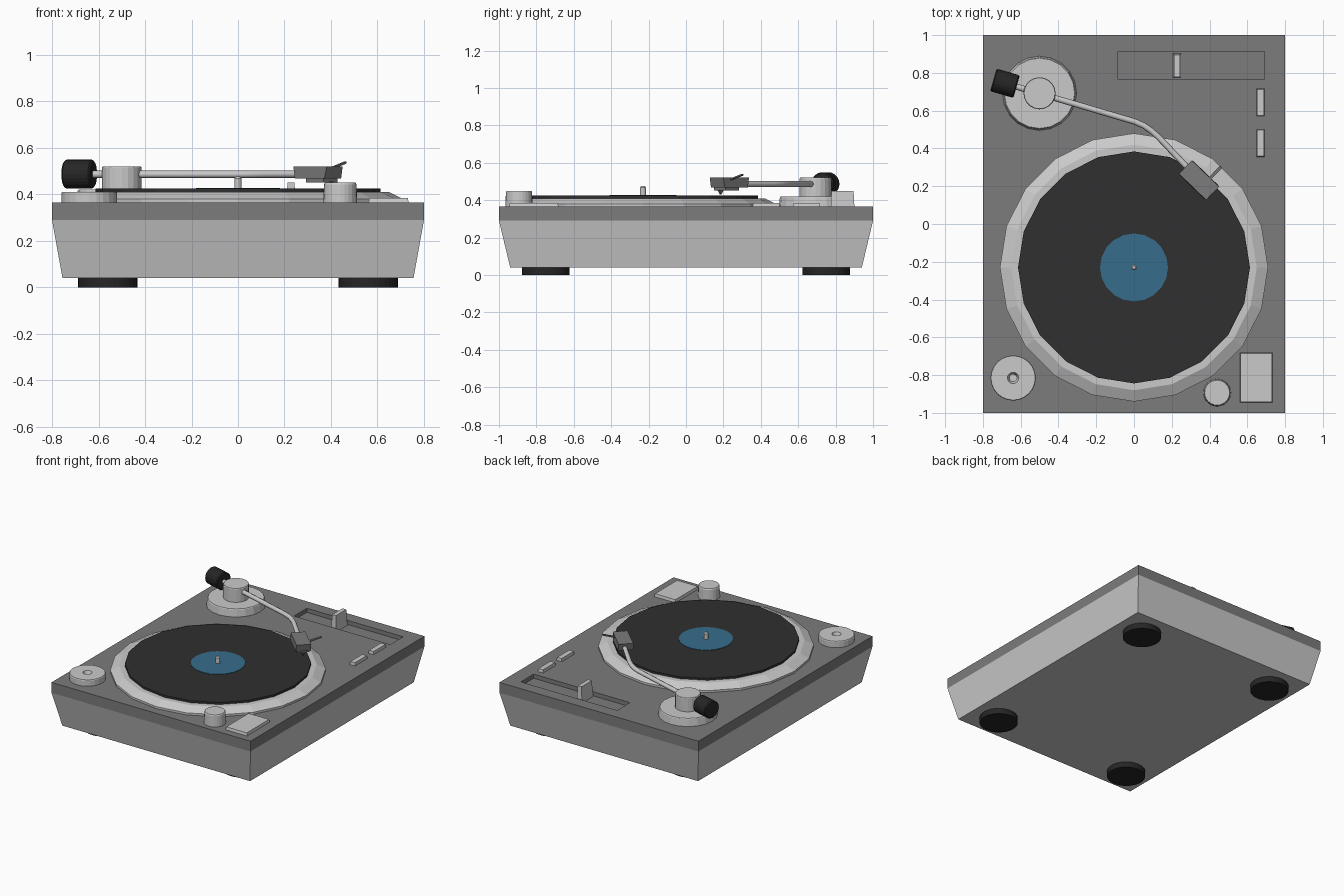
import bpy, bmesh, math
from mathutils import Matrix, Vector

if "Cube" in bpy.data.objects:
    bpy.data.objects.remove(bpy.data.objects["Cube"])


def mat(name, r, g, b):
    m = bpy.data.materials.new(name)
    m.diffuse_color = (r, g, b, 1)
    m.use_nodes = True
    m.node_tree.nodes["Principled BSDF"].inputs["Base Color"].default_value = m.diffuse_color
    return m


LIGHT = mat("light_grey", 0.59, 0.59, 0.59)
DARK = mat("dark_grey", 0.2, 0.2, 0.2)
VINYL = mat("record_black", 0.029, 0.029, 0.029)
RUBBER = mat("rubber_black", 0.019, 0.019, 0.019)
BLUE = mat("label_blue", 0.037, 0.155, 0.26)


def finish(name, bm, material, matrix=None):
    bmesh.ops.recalc_face_normals(bm, faces=bm.faces)
    me = bpy.data.meshes.new(name)
    bm.to_mesh(me)
    bm.free()
    ob = bpy.data.objects.new(name, me)
    bpy.context.collection.objects.link(ob)
    me.materials.append(material)
    if matrix:
        ob.matrix_world = matrix
    return ob


def lathe(name, x, y, profile, material, n=20, matrix=None):
    """Revolve (radius, z) points around z; radius 0 makes a pole."""
    bm = bmesh.new()
    rings = []
    for r, z in profile:
        if r == 0:
            rings.append([bm.verts.new((0, 0, z))] * n)
        else:
            rings.append([bm.verts.new((r * math.cos(2 * math.pi * i / n),
                                        r * math.sin(2 * math.pi * i / n), z)) for i in range(n)])
    for a, b in zip(rings, rings[1:]):
        for i in range(n):
            j = (i + 1) % n
            bm.faces.new(list(dict.fromkeys((a[i], a[j], b[j], b[i]))))
    for ring in (rings[0], rings[-1]):
        if len(set(ring)) > 1:
            bm.faces.new(ring)
    return finish(name, bm, material, matrix or Matrix.Translation((x, y, 0)))


def block(name, x, y, z, material, inset_top=(0, 0), inset_low=(0, 0), matrix=None):
    """Box from (min, max) ranges, with optional taper at the top or bottom."""
    bm = bmesh.new()
    bmesh.ops.create_cube(bm, size=1)
    for v in bm.verts:
        up = v.co.z > 0
        ins = inset_top if up else inset_low
        sx, sy = math.copysign(1, v.co.x), math.copysign(1, v.co.y)
        v.co = Vector(((x[0] + x[1]) / 2 + sx * ((x[1] - x[0]) / 2 - ins[0]),
                       (y[0] + y[1]) / 2 + sy * ((y[1] - y[0]) / 2 - ins[1]),
                       z[1] if up else z[0]))
    return finish(name, bm, material, matrix)


TOP = 0.365

# Plinth: tapered lower body and dark top plate with a sunken slider slot
block("lower_body", (-0.8, 0.8), (-1, 1), (0.04, 0.29), LIGHT, inset_low=(0.045, 0.06))
plate = block("top_plate", (-0.8, 0.8), (-1, 1), (0.29, TOP), DARK)
cutter = block("slot_cutter", (-0.085, 0.69), (0.765, 0.912), (0.335, 0.45), DARK)
cutter.hide_render = True
cutter.hide_viewport = True
cut = plate.modifiers.new("slot", 'BOOLEAN')
cut.operation = 'DIFFERENCE'
cut.solver = 'EXACT'
cut.object = cutter

# Feet
for sx in (-1, 1):
    for sy in (-1, 1):
        lathe("foot", sx * 0.56, sy * 0.75, [(0.128, 0), (0.128, 0.045)], RUBBER, 32)

# Platter, record, label and spindle
py = -0.23
lathe("platter", 0, py, [(0.71, TOP - 0.005), (0.71, 0.38), (0.65, 0.41)], LIGHT)
lathe("record", 0, py, [(0.614, 0.408), (0.614, 0.425)], VINYL)
lathe("record_label", 0, py, [(0.18, 0.42), (0.18, 0.428)], BLUE)
lathe("spindle", 0, py, [(0.015, 0.42), (0.015, 0.468), (0.008, 0.477)], LIGHT, 12)

# Adapter puck with a dished hole
lathe("adapter_puck", -0.64, -0.815,
      [(0.12, TOP - 0.005), (0.12, 0.405), (0.117, 0.41), (0.03, 0.41), (0.02, 0.385), (0, 0.385)],
      LIGHT, 24)

# Power knob, start button and speed buttons
lathe("power_knob", 0.44, -0.893, [(0.073, TOP - 0.005), (0.07, 0.443), (0.066, 0.45)], LIGHT, 24)
block("start_button", (0.56, 0.735), (-0.947, -0.68), (TOP - 0.005, 0.385), LIGHT, (0.005, 0.005))
for y0 in (0.355, 0.57):
    block("speed_button", (0.648, 0.692), (y0, y0 + 0.147), (TOP - 0.005, 0.386), LIGHT, (0.004, 0.004))

# Pitch slider tab
block("slider_tab", (0.206, 0.25), (0.772, 0.902), (0.33, 0.45), LIGHT, (0.007, 0.006))

# Tonearm base and pivot pillar
ax, ay, az = -0.5, 0.692, 0.482
lathe("tonearm_base", ax, ay, [(0.197, TOP - 0.005), (0.19, 0.415), (0.186, 0.42)], LIGHT)
lathe("pivot_pillar", ax, ay, [(0.085, 0.415), (0.085, 0.515), (0.082, 0.52)], LIGHT)

# Tonearm tube with one bend
curve = bpy.data.curves.new("tonearm_tube", 'CURVE')
curve.dimensions = '3D'
curve.bevel_depth = 0.016
curve.bevel_resolution = 2
curve.use_fill_caps = True
path = [(-0.66, 0.738), (0.0, 0.543), (0.05, 0.522), (0.09, 0.495), (0.13, 0.46), (0.3, 0.28)]
sp = curve.splines.new('POLY')
sp.points.add(len(path) - 1)
for p, (x, y) in zip(sp.points, path):
    p.co = (x, y, az + 0.004, 1)
tube = bpy.data.objects.new("tonearm_tube", curve)
bpy.context.collection.objects.link(tube)
curve.materials.append(LIGHT)

# Counterweight behind the pivot, axis along the arm
m = (Matrix.Translation((-0.683, 0.745, 0.487)) @ Matrix.Rotation(math.radians(-16), 4, 'Z')
     @ Matrix.Rotation(math.radians(90), 4, 'Y'))
lathe("counterweight", 0, 0, [(0.055, -0.064), (0.062, -0.057), (0.062, 0.057), (0.055, 0.064)],
      RUBBER, 24, m)

# Headshell, cartridge, stylus and finger lift, in a frame turned along the arm end
h = Matrix.Translation((0.344, 0.232, 0)) @ Matrix.Rotation(math.radians(-44), 4, 'Z')
block("headshell", (-0.1, 0.1), (-0.052, 0.052), (0.468, 0.52), DARK, (0, 0.003), (0.012, 0), h)
block("cartridge", (-0.03, 0.075), (-0.042, 0.042), (0.452, 0.47), DARK, matrix=h)
block("stylus", (0.05, 0.085), (-0.008, 0.008), (0.43, 0.455), DARK,
      inset_low=(0.014, 0.005), matrix=h)
lift = h @ Matrix.Translation((0.035, 0.05, 0.513)) @ Matrix.Rotation(math.radians(16), 4, 'X')
block("finger_lift", (-0.008, 0.008), (-0.01, 0.085), (-0.004, 0.004), DARK, matrix=lift)
